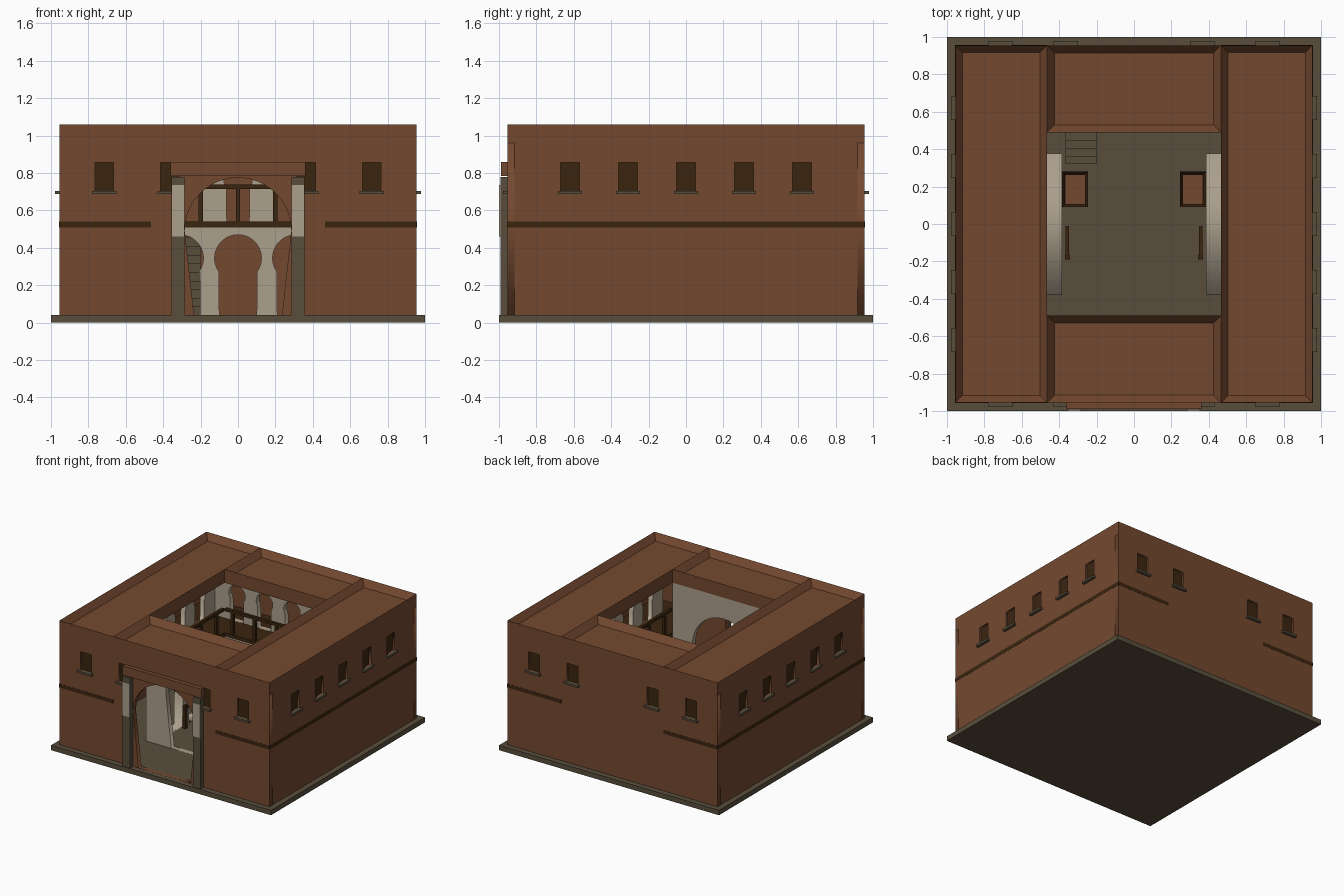
import bpy, bmesh, math
from mathutils import Matrix, Vector

if "Cube" in bpy.data.objects:
    bpy.data.objects.remove(bpy.data.objects["Cube"])


def material(name, rgb):
    m = bpy.data.materials.new(name)
    m.diffuse_color = (*rgb, 1)
    m.use_nodes = True
    m.node_tree.nodes["Principled BSDF"].inputs["Base Color"].default_value = m.diffuse_color
    return m


CLAY = material("clay", (0.175, 0.066, 0.029))
PLASTER = material("cream plaster", (0.41, 0.35, 0.265))
STONE = material("dark stone", (0.098, 0.076, 0.045))
WOOD = material("dark wood", (0.043, 0.018, 0.005))


def link(name, mesh, mat):
    ob = bpy.data.objects.new(name, mesh)
    bpy.context.collection.objects.link(ob)
    mesh.materials.clear()
    mesh.materials.append(mat)
    return ob


def box(name, x0, x1, y0, y1, z0, z1, mat, rim=0, depth=0):
    """Box; with a rim its top is inset and pushed down like a tray."""
    bm = bmesh.new()
    bmesh.ops.create_cube(bm, size=1)
    size = Vector((abs(x1 - x0), abs(y1 - y0), z1 - z0))
    mid = Vector(((x0 + x1) / 2, (y0 + y1) / 2, (z0 + z1) / 2))
    for v in bm.verts:
        v.co = Vector([a * b for a, b in zip(v.co, size)]) + mid
    if rim:
        bm.normal_update()
        top = [f for f in bm.faces if f.normal.z > 0.9]
        bmesh.ops.inset_region(bm, faces=top, thickness=rim, use_even_offset=True)
        bmesh.ops.translate(bm, verts=top[0].verts, vec=(0, 0, -depth))
    me = bpy.data.meshes.new(name)
    bm.to_mesh(me)
    bm.free()
    return link(name, me, mat)


def rect(x0, x1, z0, z1):
    return [(x0, z0), (x1, z0), (x1, z1), (x0, z1)]


def arch(cx, r, zc, zb, foot, dip):
    """Round arch dipping below its centre, then running down to the foot."""
    pts = []
    for i in range(25):
        a = math.radians(-dip + (180 + 2 * dip) * i / 24)
        pts.append((cx + r * math.cos(a), zc + r * math.sin(a)))
    return pts + [(cx - foot, zb), (cx + foot, zb)]


def wall(name, outline, holes, thick, mat, loc, turn=0):
    """Upright wall panel with openings; turn rotates it about z."""
    cu = bpy.data.curves.new(name, 'CURVE')
    cu.dimensions = '2D'
    cu.fill_mode = 'BOTH'
    cu.extrude = thick / 2
    for pts in [outline] + holes:
        sp = cu.splines.new('POLY')
        sp.points.add(len(pts) - 1)
        for p, (a, b) in zip(sp.points, pts):
            p.co = (a, b, 0, 1)
        sp.use_cyclic_u = True
    tmp = bpy.data.objects.new("tmp", cu)
    bpy.context.collection.objects.link(tmp)
    dg = bpy.context.evaluated_depsgraph_get()
    me = bpy.data.meshes.new_from_object(tmp.evaluated_get(dg))
    bpy.data.objects.remove(tmp)
    me.transform(Matrix.Translation(loc)
                 @ Matrix.Rotation(math.radians(turn), 4, 'Z')
                 @ Matrix.Rotation(math.radians(90), 4, 'X'))
    return link(name, me, mat)


# Base plinth and courtyard floor
box("plinth", -1, 1, -1, 1, 0, 0.04, STONE)

# Outer walls with window openings and the gate
W, T = 0.955, 0.037
front_x = (-0.715, -0.365, 0.365, 0.715)
side_y = (-0.62, -0.31, 0, 0.31, 0.62)
gate = arch(0, 0.285, 0.49, 0.0405, 0.235, 0)


def windows(centres):
    return [rect(c - 0.05, c + 0.05, 0.705, 0.855) for c in centres]


wall("front_wall", rect(-W, W, 0.04, 0.96), windows(front_x) + [gate], T, CLAY, (0, -W + T / 2, 0))
wall("back_wall", rect(-W, W, 0.04, 0.96), windows(front_x), T, CLAY, (0, W - T / 2, 0))
for s in (-1, 1):
    wall("side_wall", rect(-W + T, W - T, 0.04, 0.96), windows(side_y), T, CLAY,
         (s * (W - T / 2), 0, 0), 90)

# Window shutters (recessed) and stone sills
for s in (-1, 1):
    for c in front_x:
        box("shutter", c - 0.052, c + 0.052, s * 0.925, s * 0.94, 0.7, 0.86, WOOD)
        box("sill", c - 0.065, c + 0.065, s * 0.945, s * 0.978, 0.688, 0.705, STONE)
    for c in side_y:
        box("shutter", s * 0.925, s * 0.94, c - 0.052, c + 0.052, 0.7, 0.86, WOOD)
        box("sill", s * 0.945, s * 0.978, c - 0.065, c + 0.065, 0.688, 0.705, STONE)

# Flat roofs with parapets on the four wings
for s in (-1, 1):
    box("side_roof", s * 0.465, s * W, -W, W, 0.95, 1.06, CLAY, 0.037, 0.055)
    box("end_roof", -0.465, 0.465, s * 0.49, s * W, 0.95, 1.06, CLAY, 0.04, 0.055)

# Upper gallery floors, showing as a band outside
for s in (-1, 1):
    box("side_gallery_floor", s * 0.465, s * 0.9562, -0.9562, 0.9562, 0.51, 0.54, WOOD)
box("back_gallery_floor", -0.465, 0.465, 0.49, 0.95, 0.51, 0.54, WOOD)

# Inner gate wall
wall("inner_gate_wall", rect(-0.465, 0.465, 0.04, 0.95), [gate], 0.04, PLASTER, (0, -0.511, 0))

# Ground arcades
wall("back_arcade", rect(-0.465, 0.465, 0.04, 0.51),
     [arch(c, 0.125, 0.345, 0.0405, 0.1, 35) for c in (-0.31, 0, 0.31)],
     0.06, PLASTER, (0, 0.525, 0))
for s in (-1, 1):
    wall("side_arcade", rect(-0.378, 0.378, 0.04, 0.51),
         [arch(c, 0.105, 0.345, 0.0405, 0.085, 35) for c in (-0.25, 0, 0.25)],
         0.08, PLASTER, (s * 0.425, 0, 0), 90)

# Upper arcades behind the galleries
uppers = [arch(c, 0.075, 0.76, 0.5405, 0.06, 35) for c in (-0.5, -0.25, 0, 0.25, 0.5)]
wall("upper_back_arcade", rect(-0.7, 0.7, 0.54, 0.95), uppers, 0.04, PLASTER, (0, 0.72, 0))
for s in (-1, 1):
    wall("upper_side_arcade", rect(-0.7, 0.7, 0.54, 0.95), uppers, 0.04, PLASTER,
         (s * 0.72, 0, 0), 90)

# Gallery railings
box("back_rail", -0.465, 0.465, 0.492, 0.517, 0.715, 0.738, WOOD)
for x in (-0.4, -0.2, 0, 0.2, 0.4):
    box("back_rail_post", x - 0.012, x + 0.012, 0.492, 0.516, 0.54, 0.72, WOOD)
for s in (-1, 1):
    box("side_rail", s * 0.468, s * 0.493, -0.49, 0.49, 0.715, 0.738, WOOD)
    for y in (-0.4, -0.2, 0, 0.2, 0.4):
        box("side_rail_post", s * 0.468, s * 0.492, y - 0.012, y + 0.012, 0.54, 0.72, WOOD)

# Gate portal: piers, plaster panels, caps and lintel
for s in (-1, 1):
    box("gate_pier", s * 0.285, s * 0.355, -0.992, -0.95, 0.04, 0.78, STONE)
    box("pier_panel", s * 0.286, s * 0.354, -0.999, -0.99, 0.46, 0.735, PLASTER)
box("gate_lintel", -0.36, 0.36, -0.988, -0.95, 0.785, 0.86, CLAY)

# Stairs up to the gallery
for i in range(9):
    box("stair_step", -0.365, -0.2, 0.32 + i * 0.042, 0.70, 0.04 + i * 0.046,
        0.04 + (i + 1) * 0.046, STONE)

# Troughs and hitching rails in the courtyard
for s in (-1, 1):
    box("trough", s * 0.245, s * 0.385, 0.09, 0.28, 0.04, 0.13, WOOD, 0.015, 0.03)
    box("trough_fill", s * 0.26, s * 0.37, 0.105, 0.265, 0.095, 0.115, CLAY)
    box("hitching_rail", s * 0.347, s * 0.365, -0.19, -0.01, 0.2, 0.22, WOOD)
    for y in (-0.178, -0.02):
        h = 0.013 if y < -0.1 else 0.009
        box("hitching_post", s * (0.356 - h), s * (0.356 + h), y - h, y + h, 0.04, 0.225, WOOD)
